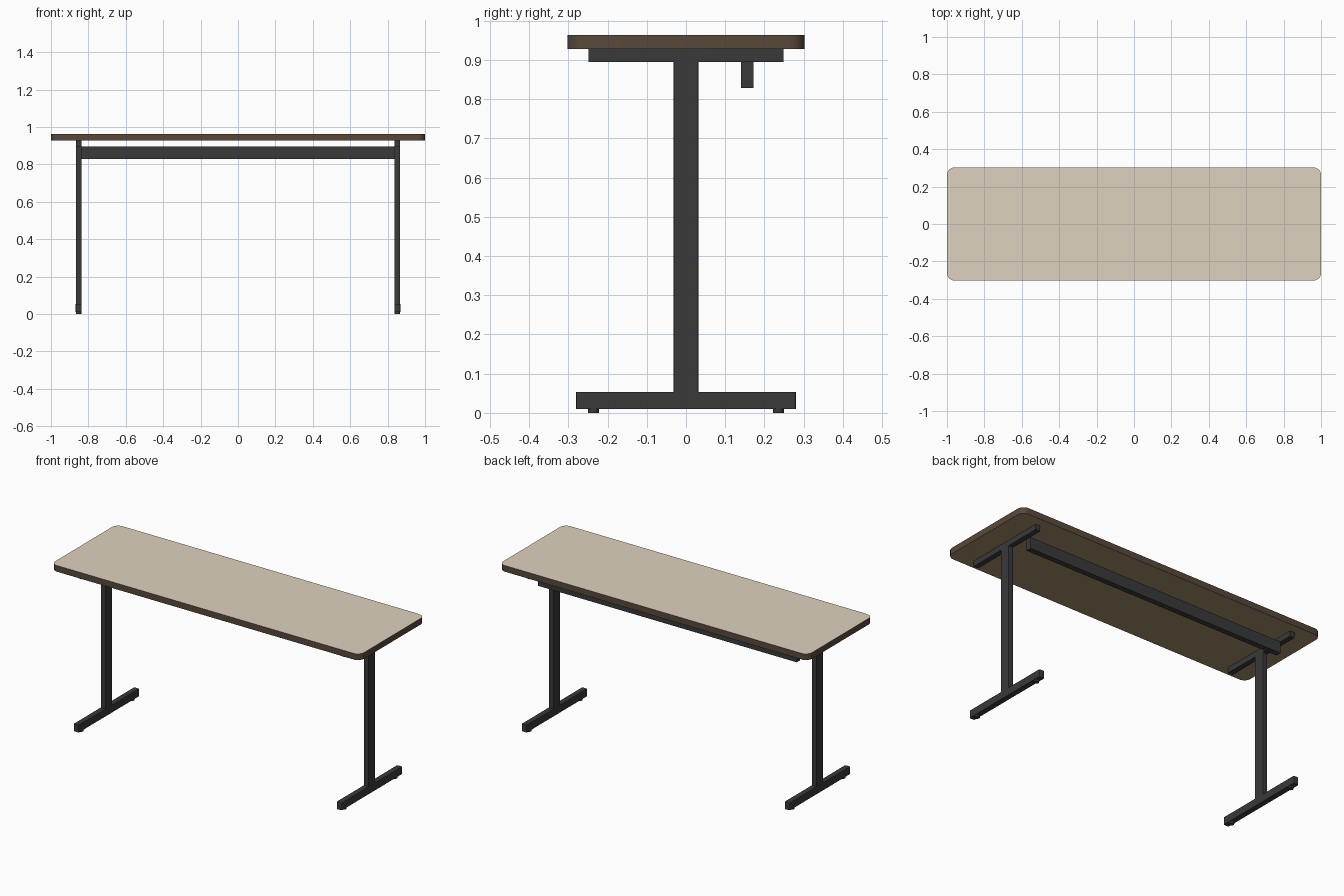
import bpy, bmesh, math

if "Cube" in bpy.data.objects:
    bpy.data.objects.remove(bpy.data.objects["Cube"])


def material(name, rgb):
    m = bpy.data.materials.new(name)
    m.diffuse_color = (*[(c / 255) ** 2.2 for c in rgb], 1)
    m.use_nodes = True
    m.node_tree.nodes["Principled BSDF"].inputs["Base Color"].default_value = m.diffuse_color
    return m


LAMINATE = material("beige laminate", (222, 209, 190))
EDGE = material("brown edge", (88, 74, 62))
UNDER = material("tan underside", (163, 141, 108))
STEEL = material("dark steel", (60, 60, 60))


def finish(name, bm, mats):
    me = bpy.data.meshes.new(name)
    bm.to_mesh(me)
    bm.free()
    for m in mats:
        me.materials.append(m)
    ob = bpy.data.objects.new(name, me)
    bpy.context.collection.objects.link(ob)
    return ob


def box(name, x, y, z, mats, radius=0, axis=2, segments=3):
    """Box from (min, max) ranges, edges along one axis rounded."""
    bm = bmesh.new()
    bmesh.ops.create_cube(bm, size=1)
    for v in bm.verts:
        for i, (a, b) in enumerate((x, y, z)):
            v.co[i] = a if v.co[i] < 0 else b
    if radius:
        edges = [e for e in bm.edges
                 if abs((e.verts[0].co - e.verts[1].co).normalized()[axis]) > 0.9]
        bmesh.ops.bevel(bm, geom=edges, offset=radius, segments=segments,
                        profile=0.5, affect='EDGES')
    bm.normal_update()
    return finish(name, bm, mats)


# Tabletop: laminate above, brown edge band, plain underside
top = box("tabletop", (-1, 1), (-0.302, 0.302), (0.927, 0.963),
          [LAMINATE, EDGE, UNDER], 0.04, 2, 8)
for p in top.data.polygons:
    p.material_index = 0 if p.normal.z > 0.5 else 2 if p.normal.z < -0.5 else 1
    p.use_smooth = abs(p.normal.z) < 0.5
for e in top.data.edges:
    a, b = (top.data.vertices[i].co.z for i in e.vertices)
    e.use_edge_sharp = abs(a - b) < 0.001

# T-shaped legs
for side, cx in (("left", -0.852), ("right", 0.852)):
    box(side + "_column", (cx - 0.015, cx + 0.015), (-0.032, 0.032), (0.053, 0.895),
        [STEEL], 0.003, 2, 2)
    box(side + "_top_bracket", (cx - 0.015, cx + 0.015), (-0.248, 0.248), (0.895, 0.927), [STEEL])
    box(side + "_foot", (cx - 0.016, cx + 0.016), (-0.28, 0.28), (0.01, 0.053),
        [STEEL], 0.005, 2, 2)
    # Levelling pads
    for end, cy in (("front", -0.236), ("back", 0.236)):
        bm = bmesh.new()
        bmesh.ops.create_cone(bm, cap_ends=True, segments=16, radius1=0.014,
                              radius2=0.014, depth=0.01)
        bmesh.ops.translate(bm, verts=bm.verts, vec=(cx, cy, 0.005))
        finish(f"{side}_{end}_pad", bm, [STEEL])

# Rear stretcher beam
box("stretcher_beam", (-0.838, 0.838), (0.14, 0.172), (0.828, 0.895), [STEEL])
